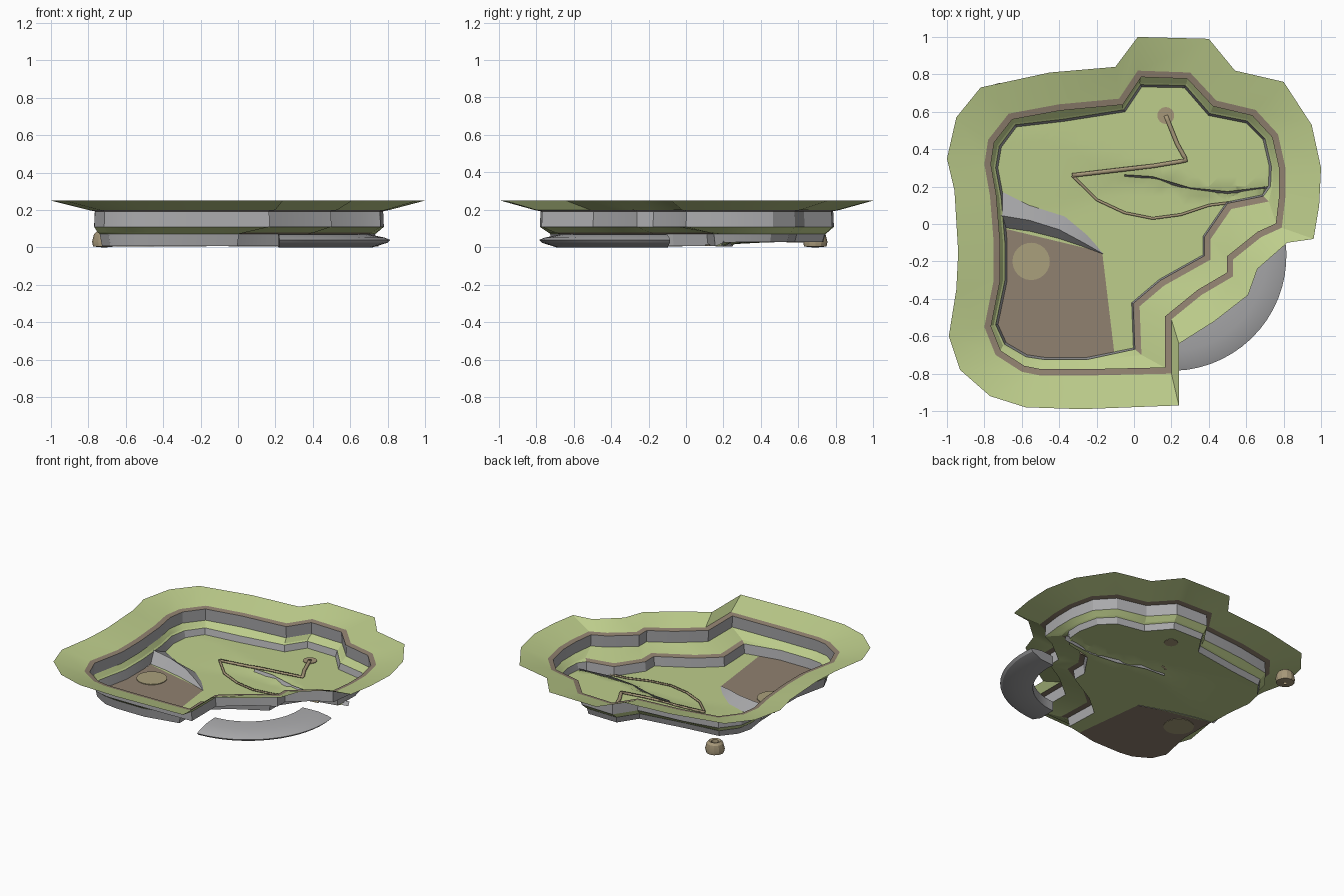
import bpy, bmesh, math
from mathutils import Vector

cube = bpy.data.objects.get("Cube")
if cube:
    bpy.data.objects.remove(cube, do_unlink=True)


def material(name, color):
    m = bpy.data.materials.new(name)
    m.use_nodes = True
    m.diffuse_color = (*color, 1)
    m.node_tree.nodes["Principled BSDF"].inputs["Base Color"].default_value = (*color, 1)
    return m


GRASS = material("grass_green", (.51, .61, .26))
EARTH = material("earth_brown", (.28, .22, .16))
ROCK = material("rock_grey", (.40, .40, .41))
TAN = material("path_tan", (.38, .31, .19))
SAND = material("sand_yellow", (.40, .35, .20))


def add_object(name, bm, mats):
    mesh = bpy.data.meshes.new(name)
    bm.to_mesh(mesh)
    bm.free()
    for m in mats:
        mesh.materials.append(m)
    obj = bpy.data.objects.new(name, mesh)
    bpy.context.collection.objects.link(obj)
    return obj


def loft(name, rows, mats, closed=True, rule=None):
    """Skin consecutive rows of points with quads."""
    bm = bmesh.new()
    grid = [[bm.verts.new(p) for p in row] for row in rows]
    n = len(rows[0])
    for a, b in zip(grid, grid[1:]):
        for i in range(n if closed else n - 1):
            j = (i + 1) % n
            face = bm.faces.new((a[i], a[j], b[j], b[i]))
            if rule:
                face.material_index = rule(i)
    return add_object(name, bm, mats)


def at(loop, z):
    return [(p.x, p.y, z) for p in loop]


def inset(loop, amount):
    """Move a counterclockwise outline inwards; amount is a function of the index."""
    out = []
    for i, p in enumerate(loop):
        d1 = (p - loop[i - 1]).normalized()
        d2 = (loop[(i + 1) % len(loop)] - p).normalized()
        n = Vector((-d1.y - d2.y, d1.x + d2.x)).normalized()
        out.append(p + n * amount(i) / max(.6, n.dot(Vector((-d1.y, d1.x)))))
    return out


def points(flat):
    return [Vector(flat[i:i + 2]) for i in range(0, len(flat), 2)]


# Matching outlines, counterclockwise from the south notch
rim = points([.24, -.97, .24, -.64, .43, -.52, .61, -.38, .66, -.24, .82, -.1, .96, -.08,
              .99, .1, 1, .3, .95, .53, .8, .76, .54, .82, .4, .99, .02, 1, -.1, .84,
              -.45, .81, -.82, .73, -.95, .57, -1, .35, -.96, .18, -.94, -.15, -.95, -.35,
              -.99, -.6, -.93, -.78, -.77, -.92, -.58, -.98, -.28, -.99])
cliff = points([.2, -.8, .2, -.51, .36, -.38, .53, -.28, .53, -.19, .68, -.07, .79, -.02,
                .81, .15, .81, .3, .77, .48, .65, .61, .44, .66, .3, .81, .02, .82, -.08, .67,
                -.4, .64, -.67, .59, -.78, .45, -.8, .32, -.77, .15, -.75, -.1, -.75, -.3,
                -.8, -.55, -.74, -.7, -.6, -.79, -.5, -.81, -.25, -.81])
ledge = points([.04, -.7, .03, -.44, .16, -.33, .41, -.19, .41, -.08, .52, .08, .72, .12,
                .74, .2, .745, .31, .71, .46, .61, .56, .41, .6, .28, .75, .03, .755, -.06, .62,
                -.38, .57, -.64, .54, -.73, .42, -.75, .3, -.72, .14, -.7, -.1, -.7, -.3,
                -.75, -.54, -.7, -.65, -.58, -.72, -.48, -.735, -.25, -.735])
cliff_in = inset(cliff, lambda i: .034)
cliff_foot = inset(cliff, lambda i: .03)
ledge_in = inset(ledge, lambda i: .034 if i < 7 else .01)
floor_edge = inset(ledge, lambda i: .042 if i < 7 else .022)

RIDGE = [(-.05, .26), (.1, .25), (.3, .19), (.5, .17), (.75, .2)]


def ridge_y(x):
    for (x0, y0), (x1, y1) in zip(RIDGE, RIDGE[1:]):
        if x0 <= x <= x1:
            return y0 + (y1 - y0) * (x - x0) / (x1 - x0)
    return .26 if x < 0 else .2


def floor_z(x, y):
    """Low in the south, stepping up past the ridge."""
    soft = .02 + .4 * min(1, max(0, .05 - x) * 2)
    t = min(1, max(0, (y - ridge_y(x)) / soft + .5))
    return .007 + .022 * t


# Sloping bank and the two cliffs
loft("outer_bank", [at(rim, .25), at(cliff, .2)], [GRASS])
loft("cliff_top_band", [at(cliff, .2), at(cliff_in, .193)], [EARTH])
loft("upper_cliff", [at(cliff_in, .193), at(cliff_foot, .11)], [ROCK])
loft("terrace", [at(cliff_foot, .11), at(ledge, .08)], [GRASS])
loft("terrace_lip", [at(ledge, .08), at(ledge_in, .072)], [GRASS, EARTH],
     rule=lambda i: int(i < 6))
loft("lower_cliff", [at(ledge_in, .072),
                     [(p.x, p.y, floor_z(p.x, p.y)) for p in floor_edge]], [ROCK])

# Floor cut into a grid, with an earth pit in the south-west
bm = bmesh.new()
bm.faces.new([bm.verts.new((p.x, p.y, 0)) for p in floor_edge])
bmesh.ops.triangulate(bm, faces=bm.faces[:])
pit_corner = Vector((-.17, -.15, 0))
north_n, east_n = Vector((.24, 1, 0)), Vector((1, .12, 0))
cuts = [(pit_corner, north_n), (pit_corner, east_n)]
for k in range(-15, 16):
    cuts += [(Vector((k / 20, 0, 0)), Vector((1, 0, 0))), (Vector((0, k / 20, 0)), Vector((0, 1, 0)))]
for co, no in cuts:
    bmesh.ops.bisect_plane(bm, geom=bm.verts[:] + bm.edges[:] + bm.faces[:],
                           dist=1e-5, plane_co=co, plane_no=no)
for f in bm.faces:
    d = f.calc_center_median() - pit_corner
    f.material_index = int(d.dot(north_n) < 0 and d.dot(east_n) < 0)
for v in bm.verts:
    v.co.z = floor_z(v.co.x, v.co.y)
add_object("valley_floor", bm, [GRASS, EARTH])

# Low step across the floor
loft("floor_step", [[(x, y - .012, .006) for x, y in RIDGE],
                    [(x, y + .004, .034) for x, y in RIDGE]], [ROCK], closed=False)


def plate(name, x, y, r, z, mat):
    bm = bmesh.new()
    bmesh.ops.create_cone(bm, cap_ends=True, segments=24, radius1=r, radius2=r, depth=.008)
    bmesh.ops.translate(bm, verts=bm.verts[:], vec=(x, y, z))
    return add_object(name, bm, [mat])


plate("sand_circle", -.55, -.2, .1, .008, SAND)
plate("path_end", .17, .58, .045, .03, TAN)


def trail(name, path, width):
    """Thin ribbon following the floor."""
    pts = []
    for a, b in zip(path, path[1:]):
        a, b = Vector(a), Vector(b)
        pts += [a.lerp(b, k / 6) for k in range(6)]
    pts.append(Vector(path[-1]))
    sides = [[], []]
    for i, p in enumerate(pts):
        d = (pts[min(i + 1, len(pts) - 1)] - pts[max(i - 1, 0)]).normalized()
        for s, row in zip((-1, 1), sides):
            q = p + Vector((-d.y, d.x)) * width * s / 2
            row.append((q.x, q.y, floor_z(q.x, q.y) + .005))
    obj = loft(name, sides, [TAN], closed=False)
    solid = obj.modifiers.new("thickness", "SOLIDIFY")
    solid.thickness = .009
    solid.offset = 0


trail("north_path", [(.17, .58), (.23, .43), (.28, .34), (.1, .31), (-.33, .26)], .022)
trail("south_path", [(-.33, .26), (-.2, .13), (-.05, .06), (.1, .03), (.25, .05),
                     (.4, .1), (.56, .12)], .014)

# Curved rock blade above the pit
foot_n = [(-.7, .17, .02), (-.56, .1, .01), (-.37, .04, .01), (-.25, -.06, .01), (-.17, -.15, .005)]
crest = [(-.74, .05, .08), (-.56, .02, .07), (-.4, -.03, .055), (-.27, -.1, .035), (-.165, -.16, .008)]
foot_s = [(-.7, -.02, .005), (-.56, -.04, .005), (-.4, -.08, .005), (-.28, -.12, .005), (-.17, -.16, .005)]
loft("rock_blade", [foot_s, crest, foot_n], [ROCK], closed=False)

# Crescent slab outside the south-east corner
section = [(.4, .072), (.51, .068), (.585, .052), (.615, .04), (.6, .025), (.52, 0), (.4, .004)]
rows = []
for k in range(17):
    a = math.radians(-88 + 96 * k / 16)
    rows.append([(.2 + r * math.cos(a), -.17 + r * math.sin(a), z) for r, z in section])
slab = loft("crescent_slab", rows, [ROCK])
bm = bmesh.new()
bm.from_mesh(slab.data)
bmesh.ops.holes_fill(bm, edges=bm.edges[:])
bmesh.ops.recalc_face_normals(bm, faces=bm.faces[:])
bm.to_mesh(slab.data)
bm.free()

# Small hollow stump behind the bank
profile = [(.01, 0), (.06, .005), (.065, .03), (.055, .07), (.04, .085), (.025, .08), (.02, .05), (.005, .05)]
loft("hollow_stump", [[(-.715 + r * math.cos(k * math.tau / 12), .69 + r * math.sin(k * math.tau / 12), z)
                       for k in range(12)] for r, z in profile], [TAN])

# Smooth gentle bends, keep edges sharp
for obj in bpy.context.collection.objects:
    obj.select_set(obj.type == "MESH")
    if obj.type == "MESH":
        bpy.context.view_layer.objects.active = obj
bpy.ops.object.shade_smooth_by_angle(angle=math.radians(25))
